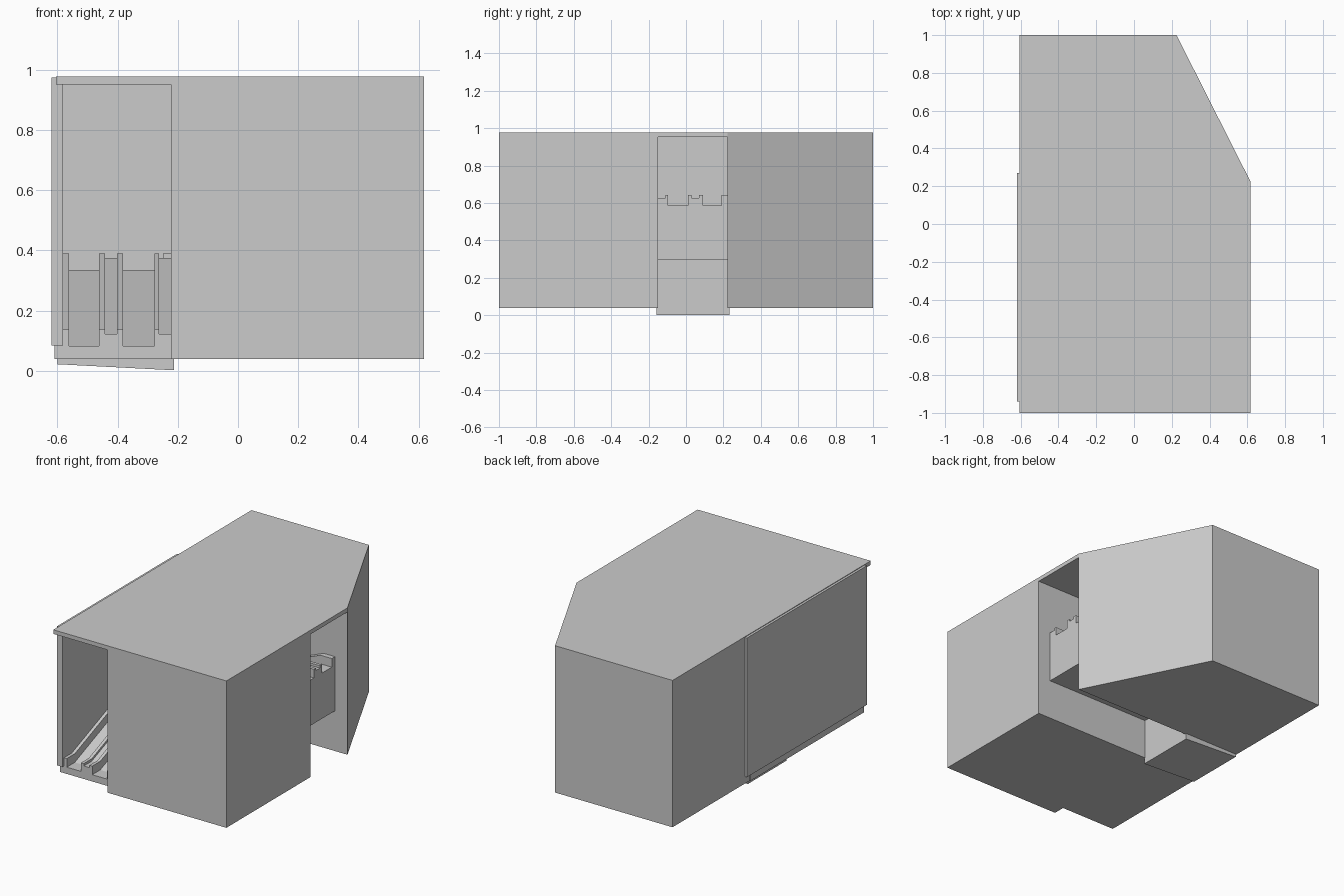
import bpy, bmesh
from mathutils import Vector

if "Cube" in bpy.data.objects:
    bpy.data.objects.remove(bpy.data.objects["Cube"])


def prism(name, pts, axis, a, b):
    """Extrude a 2D outline along an axis (x: y,z / y: x,z / z: x,y)."""
    def place(p, t):
        return {'x': (t, p[0], p[1]), 'y': (p[0], t, p[1]), 'z': (p[0], p[1], t)}[axis]
    bm = bmesh.new()
    low = [bm.verts.new(place(p, a)) for p in pts]
    top = [bm.verts.new(place(p, b)) for p in pts]
    bm.faces.new(low)
    bm.faces.new(top)
    n = len(pts)
    for i in range(n):
        j = (i + 1) % n
        bm.faces.new((low[i], low[j], top[j], top[i]))
    bmesh.ops.recalc_face_normals(bm, faces=bm.faces)
    mesh = bpy.data.meshes.new(name)
    bm.to_mesh(mesh)
    bm.free()
    ob = bpy.data.objects.new(name, mesh)
    bpy.context.collection.objects.link(ob)
    return ob


def rect(x0, x1, y0, y1):
    return [(x0, y0), (x1, y0), (x1, y1), (x0, y1)]


X0, X1 = -0.605, 0.618          # building sides
IN_X, OUT_X = -0.222, -0.582    # front passage
IN_Y, OUT_Y = -0.15, 0.222      # side passage
BASE, CEIL, TOP = 0.04, 0.952, 0.978
CHAMFER = 0.225

# Solid building masses and the roof joining them
prism("front_block", rect(IN_X, X1, -1, IN_Y), 'z', BASE, CEIL)
prism("rear_block", [(X0, OUT_Y), (X1, OUT_Y), (CHAMFER, 1), (X0, 1)], 'z', BASE, CEIL)
prism("roof", [(X0, -1), (X1, -1), (X1, OUT_Y), (CHAMFER, 1), (X0, 1)], 'z', CEIL, TOP)

# Thin outer wall along the passage
prism("outer_wall", rect(-0.62, OUT_X, -0.94, 0.27), 'z', 0.085, 0.974)
prism("wall_footing", rect(-0.61, OUT_X, -0.925, OUT_Y), 'z', BASE, 0.085)

# Corner landing with a slightly tilted underside
prism("landing", [(-0.6, 0.022), (-0.212, 0.002), (-0.212, 0.335), (-0.6, 0.335)],
      'y', -0.157, 0.232)

# Lanes across each ramp: distance from the inner edge, extra height
LANES = [(0, 0.04, 0.04), (0.04, 0.055, 0.055), (0.055, 0.16, 0),
         (0.16, 0.18, 0.055), (0.18, 0.22, 0.04), (0.22, 0.24, 0.055),
         (0.24, 0.34, 0), (0.34, 1.0, 0.055)]


def ramp(label, axis, start, end, under, z0, z1, inner, outer):
    """Ramp with flat ends, made of channels, curbs and medians."""
    width = abs(outer - inner)
    sign = 1 if outer > inner else -1
    for i, (v0, v1, h) in enumerate(LANES):
        side = [(start, under), (end, under), (end, z1 + h), (end - 0.08, z1 + h),
                (start + 0.08, z0 + h), (start, z0 + h)]
        kind = "channel" if h == 0 else "curb" if h > 0.05 else "median"
        prism(f"{label}_{kind}_{i}", side, axis,
              inner + sign * v0, inner + sign * min(v1, width))


ramp("lower_ramp", 'x', -0.925, -0.13, BASE, 0.083, 0.335, IN_X, OUT_X)
ramp("upper_ramp", 'y', -0.25, 0.53, 0.297, 0.335, 0.588, IN_Y, OUT_Y)
